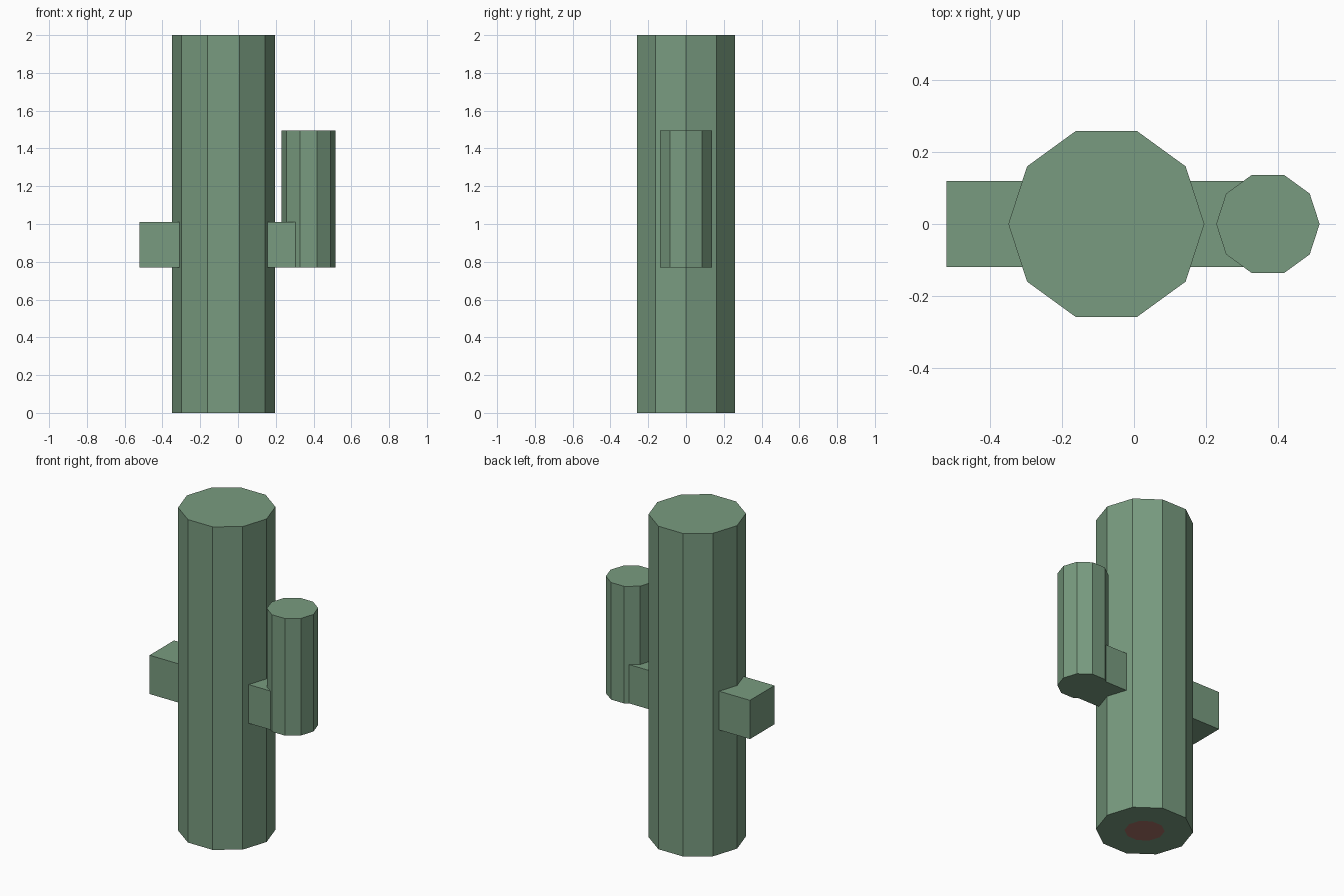
import bpy
import bmesh
from mathutils import Matrix, Vector

default = bpy.data.objects.get("Cube")
if default:
    bpy.data.objects.remove(default, do_unlink=True)


def make_material(name, rgb):
    mat = bpy.data.materials.new(name)
    mat.use_nodes = True
    colour = (*rgb, 1.0)
    mat.diffuse_color = colour
    mat.node_tree.nodes["Principled BSDF"].inputs["Base Color"].default_value = colour
    return mat


green = make_material("cactus green", (0.19, 0.33, 0.215))
earth = make_material("earth red", (0.38, 0.16, 0.13))


def add_object(name, bm, *materials):
    mesh = bpy.data.meshes.new(name)
    bm.to_mesh(mesh)
    bm.free()
    for mat in materials:
        mesh.materials.append(mat)
    obj = bpy.data.objects.new(name, mesh)
    bpy.context.collection.objects.link(obj)
    return obj


def decagon_column(x, radius, bottom, top):
    """Ten-sided upright column with a corner pointing along x."""
    bm = bmesh.new()
    bmesh.ops.create_cone(bm, cap_ends=True, segments=10,
                          radius1=radius, radius2=radius, depth=top - bottom)
    # Turn the first corner onto the x axis
    corner = max(bm.verts, key=lambda v: v.co.x)
    turn = -corner.co.xy.to_3d().angle(Vector((1, 0, 0)))
    if corner.co.y < 0:
        turn = -turn
    bm.transform(Matrix.Translation((x, 0, (bottom + top) / 2))
                 @ Matrix.Rotation(turn, 4, "Z"))
    bm.normal_update()
    return bm


trunk_x, arm_x = -0.077, 0.373
arm_bottom, bar_top = 0.77, 1.01

# Trunk, with a small earth patch set into its underside
bm = decagon_column(trunk_x, 0.273, 0, 2)
base = min(bm.faces, key=lambda f: f.normal.z)
bmesh.ops.inset_individual(bm, faces=[base], thickness=0.16)
base.material_index = 1
add_object("trunk", bm, green, earth)

# Upright arm on the left side
add_object("upright_arm", decagon_column(arm_x, 0.144, arm_bottom, 1.495), green)

# Square bar through the trunk: a stub on one side, the arm's support on the other
bar_end = -0.522
bm = bmesh.new()
bmesh.ops.create_cube(bm, size=1)
bm.transform(Matrix.Translation(((bar_end + arm_x) / 2, 0, (arm_bottom + bar_top) / 2))
             @ Matrix.Diagonal((arm_x - bar_end, 0.24, bar_top - arm_bottom, 1)))
add_object("cross_bar", bm, green)
